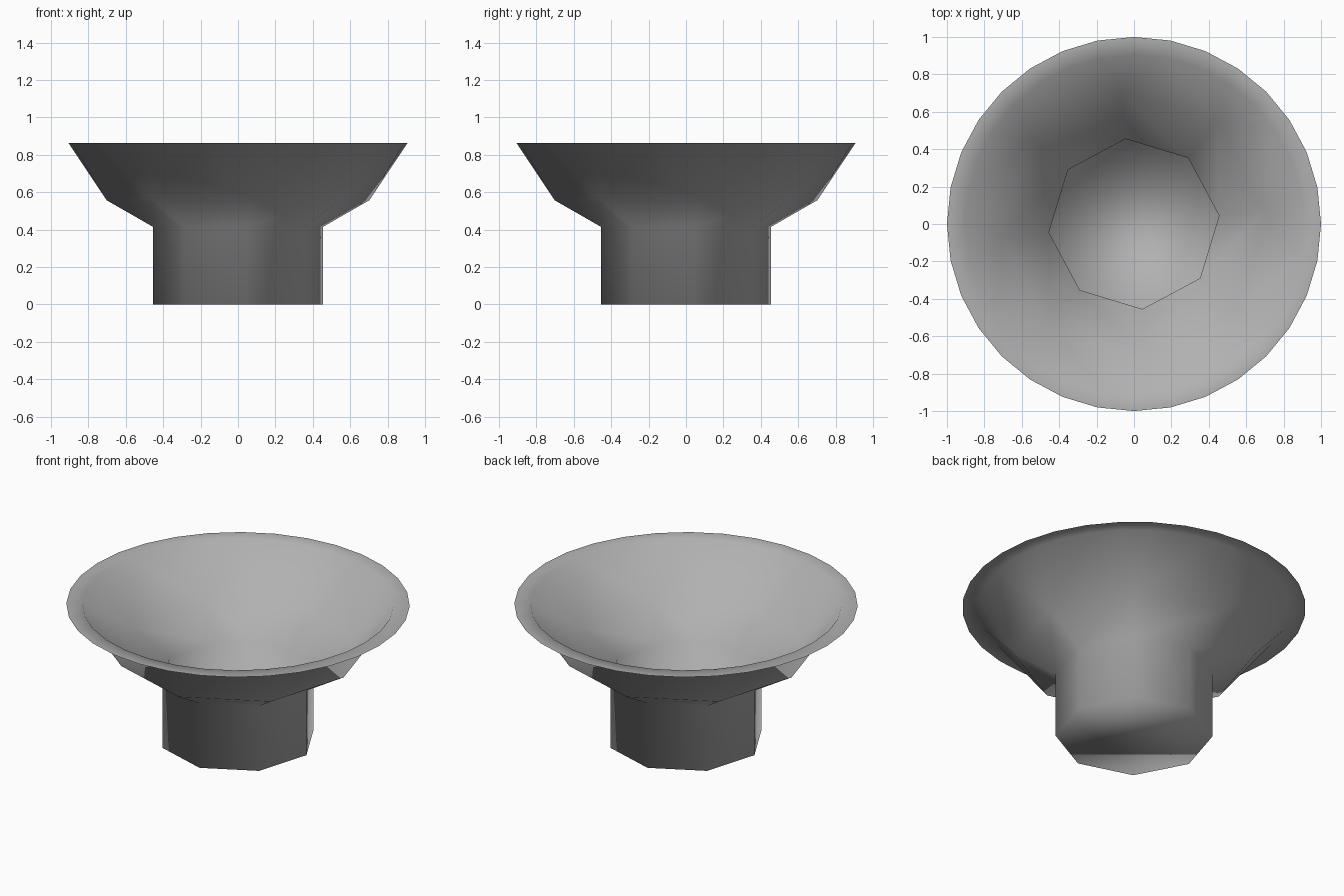
import bpy, bmesh, math

if "Cube" in bpy.data.objects:
    bpy.data.objects.remove(bpy.data.objects["Cube"])

grey = bpy.data.materials.new("plain_grey")
grey.diffuse_color = (0.44, 0.44, 0.44, 1)
grey.use_nodes = True
grey.node_tree.nodes["Principled BSDF"].inputs["Base Color"].default_value = grey.diffuse_color

bm = bmesh.new()


def ring(count, radius, z, offset=0.0):
    """Ring of evenly spaced vertices, offset in degrees."""
    verts = []
    for i in range(count):
        a = math.radians(offset + 360 * i / count)
        verts.append(bm.verts.new((radius * math.cos(a), radius * math.sin(a), z)))
    return verts


def bridge(low, high):
    n = len(low)
    for i in range(n):
        j = (i + 1) % n
        bm.faces.new((low[i], low[j], high[j], high[i]))


# Octagonal stem and lower flare, with a closed bottom
TURN = 360 / 64
base = ring(8, 0.457, 0.0, TURN)
neck = ring(8, 0.457, 0.415, TURN)
flare = ring(8, 0.706, 0.557, TURN)
bm.faces.new(base[::-1])
bridge(base, neck)
bridge(neck, flare)

# Round bowl edge and thin flat brim
bowl_edge = ring(32, 0.906, 0.863)
brim = ring(32, 1.0, 0.863)
bridge(bowl_edge, brim)

# Upper bowl: each octagon corner fans out to four edge points
for i in range(8):
    corner, following = flare[i], flare[(i + 1) % 8]
    group = [bowl_edge[(4 * i + k) % 32] for k in (-1, 0, 1, 2, 3)]
    for k in range(3):
        bm.faces.new((corner, group[k + 1], group[k]))
    bm.faces.new((corner, following, group[4], group[3]))

for f in bm.faces:
    f.smooth = True

mesh = bpy.data.meshes.new("flared_bowl")
bm.to_mesh(mesh)
bm.free()
mesh.materials.append(grey)
obj = bpy.data.objects.new("flared_bowl", mesh)
bpy.context.collection.objects.link(obj)
